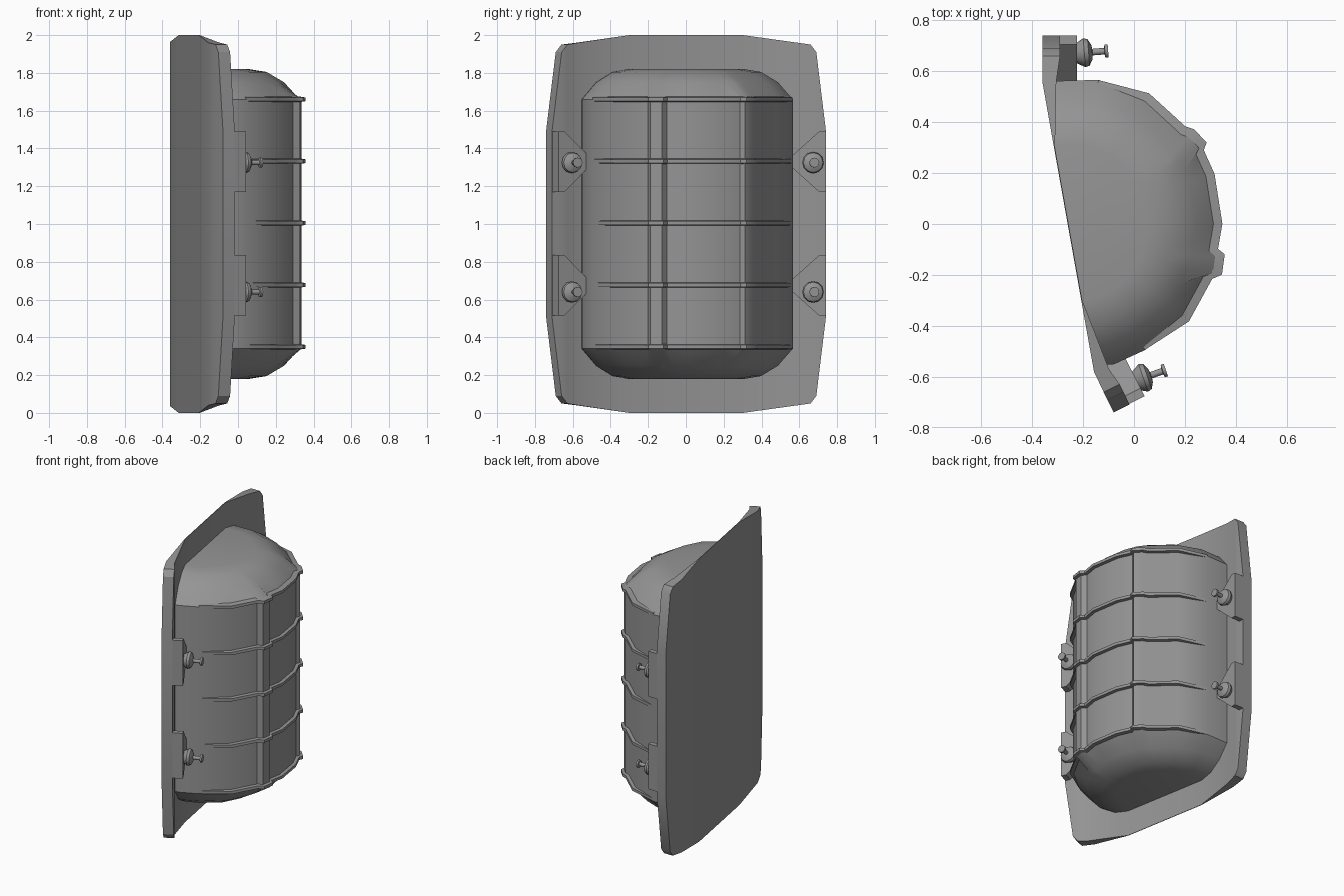
import bpy, bmesh, math
from mathutils import Vector

if "Cube" in bpy.data.objects:
    bpy.data.objects.remove(bpy.data.objects["Cube"])

grey = bpy.data.materials.new("dark_grey")
grey.diffuse_color = (0.3, 0.3, 0.3, 1)
grey.use_nodes = True
grey.node_tree.nodes["Principled BSDF"].inputs["Base Color"].default_value = grey.diffuse_color


def make(name, verts, faces, smooth=None):
    me = bpy.data.meshes.new(name)
    me.from_pydata([tuple(v) for v in verts], [], faces)
    me.materials.append(grey)
    bm = bmesh.new()
    bm.from_mesh(me)
    bmesh.ops.recalc_face_normals(bm, faces=bm.faces)
    bm.to_mesh(me)
    bm.free()
    ob = bpy.data.objects.new(name, me)
    bpy.context.collection.objects.link(ob)
    if smooth:
        bpy.ops.object.select_all(action='DESELECT')
        ob.select_set(True)
        bpy.context.view_layer.objects.active = ob
        bpy.ops.object.shade_smooth_by_angle(angle=math.radians(smooth))
    return ob


def loft(name, loops, smooth=None):
    """Bridge equal vertex loops and cap both ends."""
    n, m = len(loops[0]), len(loops)
    faces = [(i * n + j, i * n + (j + 1) % n, (i + 1) * n + (j + 1) % n, (i + 1) * n + j)
             for i in range(m - 1) for j in range(n)]
    faces += [tuple(range(n)), tuple(range((m - 1) * n, m * n))]
    return make(name, [v for l in loops for v in l], faces, smooth)


# Bent back plate: columns of (x, y, half height, thickness)
columns = [(-0.08, -0.74, 0.50, 0.07), (-0.104, -0.69, 0.91, 0.07), (-0.119, -0.66, 0.95, 0.07),
           (-0.157, -0.58, 0.96, 0.06), (-0.207, -0.30, 1.0, 0.004), (-0.314, 0.30, 1.0, 0.004),
           (-0.36, 0.56, 0.964, 0.055), (-0.36, 0.66, 0.95, 0.07), (-0.36, 0.69, 0.91, 0.07),
           (-0.36, 0.74, 0.50, 0.07)]
loops = []
for x, y, h, t in columns:
    nx, ny = (0.89, 0.45) if y < -0.6 else (0.98, 0.17) if y < 0.5 else (1, 0)
    fx, fy = x + nx * t, y + ny * t
    loops.append([(x, y, 1 - h), (fx, fy, 1 - h), (fx, fy, 1 + h), (x, y, 1 + h)])
loft("back_plate", loops, smooth=30)

# Domed body with two vertical ridges that fade out in the end caps
profile = [(-0.352, 0.555), (-0.14, 0.56), (0.045, 0.49), (0.185, 0.362), (0.22, 0.35), (0.26, 0.31),
           (0.248, 0.283), (0.29, 0.19), (0.32, 0.0), (0.303, -0.10), (0.33, -0.125),
           (0.322, -0.185), (0.285, -0.20), (0.195, -0.365), (0.04, -0.49), (-0.08, -0.545),
           (-0.16, -0.55)]
cap = [Vector(p) for p in profile]
for a, b in ((3, 7), (8, 13)):
    for i in range(a + 1, b):
        bulge = cap[a].lerp(cap[b], (i - a) / (b - a)) + Vector((0.012, 0))
        cap[i] = bulge.lerp(cap[i], 0.25)
cx = -0.262
steps = [(0.82, 0.55, cap), (0.805, 0.71, cap), (0.75, 0.87, cap), (0.66, 1.01, profile)]
sections = [(1 - h, s, p) for h, s, p in steps] + [(1 + h, s, p) for h, s, p in reversed(steps)]
loft("domed_body", [[(cx + (x - cx) * s, y * s, z) for x, y in p] for z, s, p in sections], smooth=38)


# Horizontal ribs that follow the body and fade at the ends
def offset(i, d):
    a, b = Vector(profile[i - 1]), Vector(profile[i + 1])
    t = (b - a).normalized()
    return Vector(profile[i]) + Vector((-t.y, t.x)) * d


for k in range(5):
    z = 0.35 + 0.3275 * k
    loops = []
    for i in range(1, 15):
        o, n = offset(i, 0.005 if i in (1, 14) else 0.027), offset(i, -0.012)
        loops.append([(n.x, n.y, z - 0.016), (o.x, o.y, z - 0.01),
                      (o.x, o.y, z + 0.01), (n.x, n.y, z + 0.016)])
    loft("rib_%d" % (k + 1), loops, smooth=40)

# Mounting pads and knobs on both edges: (origin, outward, normal, knob axis)
sides = {"right": ((-0.29, 0.74), (0, 1), (1, 0), (1, 0.08)),
         "left": ((-0.018, -0.706), (0.45, -0.89), (0.89, 0.45), (0.94, 0.33))}
pad = [(0, 0.16), (-0.035, 0.16), (-0.18, 0.03), (-0.18, -0.03), (-0.035, -0.16), (0, -0.16)]
lathe = [(-0.01, 0.035), (0.012, 0.048), (0.028, 0.057), (0.045, 0.052), (0.058, 0.028), (0.06, 0.013),
         (0.107, 0.013), (0.109, 0.026), (0.122, 0.026)]
for side, (org, out, nor, ax) in sides.items():
    org, out, nor, ax = (Vector((*v, 0)) for v in (org, out, nor, ax))
    ax.normalize()
    tan = Vector((-ax.y, ax.x, 0))
    for level, zp, zk in (("lower", 0.675, 0.64), ("upper", 1.33, 1.325)):
        loft("%s_%s_pad" % (side, level),
             [[org + out * u + nor * d + Vector((0, 0, zp + w)) for u, w in pad]
              for d in (-0.03, 0.067)])
        base = org + out * -0.07 + nor * 0.067 + Vector((0, 0, zk))
        rings = []
        for d, r in lathe:
            angles = [2 * math.pi * a / 12 for a in range(12)]
            rings.append([base + ax * d + tan * r * math.cos(a) + Vector((0, 0, r * math.sin(a)))
                          for a in angles])
        loft("%s_%s_knob" % (side, level), rings, smooth=35)
